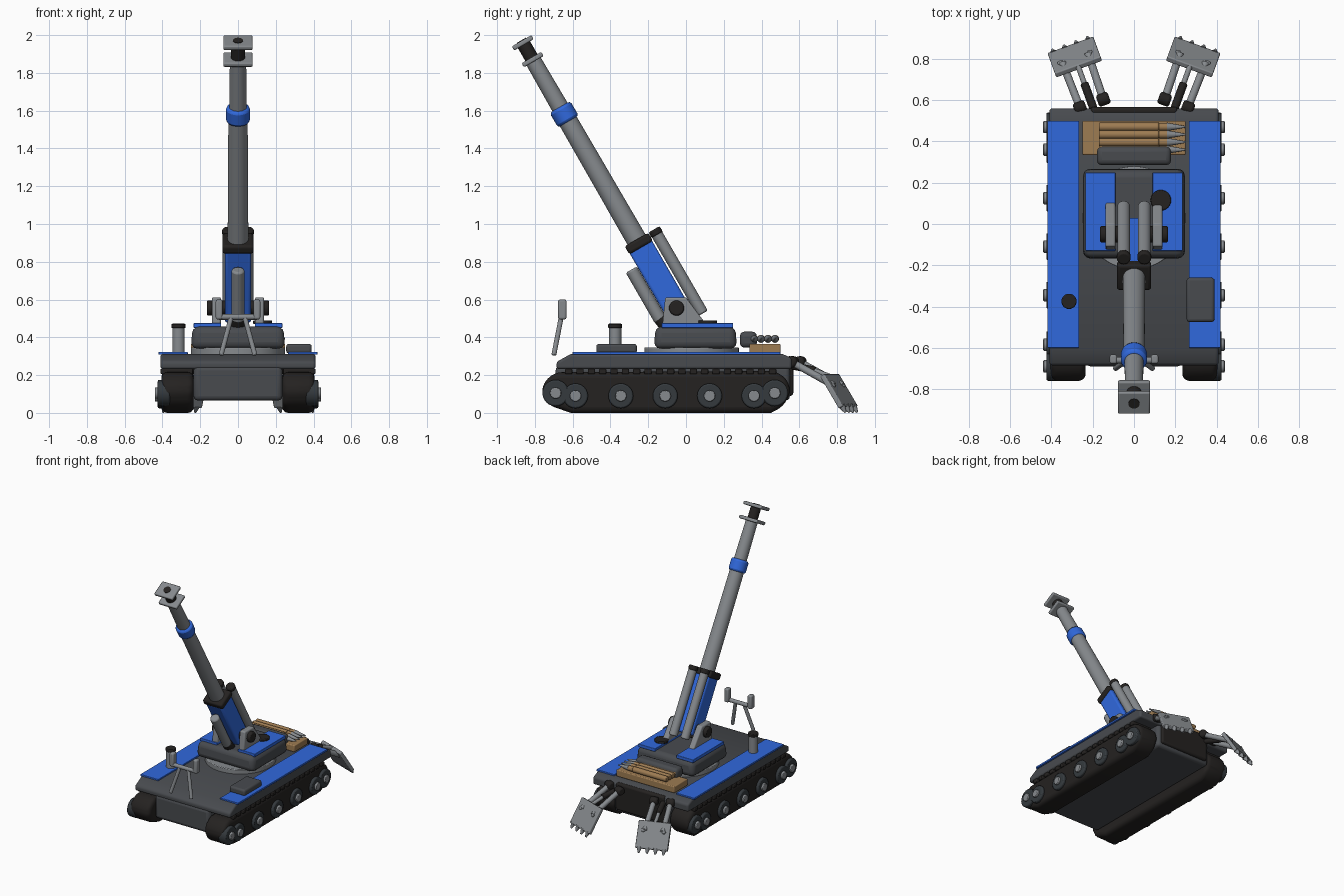
import bpy, bmesh, math
from mathutils import Vector, Matrix

if "Cube" in bpy.data.objects:
    bpy.data.objects.remove(bpy.data.objects["Cube"])


def material(name, *rgb):
    m = bpy.data.materials.new(name)
    m.diffuse_color = (*rgb, 1)
    m.use_nodes = True
    m.node_tree.nodes["Principled BSDF"].inputs["Base Color"].default_value = m.diffuse_color
    return m


BLUE = material("blue_paint", .03, .14, .72)
DARK = material("dark_steel", .065, .07, .078)
BLACK = material("black_rubber", .018, .016, .015)
HUB = material("wheel_grey", .035, .042, .048)
GREY = material("light_steel", .24, .255, .27)
WOOD = material("wood", .34, .2, .085)


def finish(name, bm, mat, bevel=0, segs=3, mtx=None):
    bmesh.ops.recalc_face_normals(bm, faces=bm.faces[:])
    me = bpy.data.meshes.new(name)
    bm.to_mesh(me)
    bm.free()
    ob = bpy.data.objects.new(name, me)
    bpy.context.collection.objects.link(ob)
    me.materials.append(mat)
    if mtx:
        ob.matrix_world = mtx
    if bevel:
        b = ob.modifiers.new("bevel", 'BEVEL')
        b.width, b.segments, b.limit_method = bevel, segs, 'ANGLE'
    bpy.ops.object.select_all(action='DESELECT')
    bpy.context.view_layer.objects.active = ob
    ob.select_set(True)
    bpy.ops.object.shade_smooth_by_angle(angle=math.radians(35))
    return ob


def box(name, lo, hi, mat, bevel=.008, mtx=None, taper=1):
    """Box between two corners; taper shrinks the top."""
    lo, hi = Vector(lo), Vector(hi)
    mid, size = (lo + hi) / 2, hi - lo
    bm = bmesh.new()
    bmesh.ops.create_cube(bm, size=1)
    for v in bm.verts:
        k = taper if v.co.z > 0 else 1
        v.co = mid + Vector((v.co.x * k * size.x, v.co.y * k * size.y, v.co.z * size.z))
    return finish(name, bm, mat, bevel, mtx=mtx)


def rod(name, a, b, r, mat, r2=None, bevel=.005, mtx=None, sides=24):
    """Cylinder or cone from a to b."""
    a, b = Vector(a), Vector(b)
    bm = bmesh.new()
    rot = (b - a).to_track_quat('Z', 'Y').to_matrix().to_4x4()
    bmesh.ops.create_cone(bm, cap_ends=True, segments=sides, radius1=r, radius2=r if r2 is None else r2,
                          depth=(b - a).length, matrix=Matrix.Translation((a + b) / 2) @ rot)
    return finish(name, bm, mat, bevel, 2, mtx)


def extrude_x(name, pts, x0, x1, mat, bevel):
    """Side profile (y, z) extruded across x."""
    bm = bmesh.new()
    f = bm.faces.new([bm.verts.new((x0, y, z)) for y, z in pts])
    g = bmesh.ops.extrude_face_region(bm, geom=[f], use_keep_orig=True)
    bmesh.ops.translate(bm, vec=(x1 - x0, 0, 0), verts=[v for v in g['geom'] if isinstance(v, bmesh.types.BMVert)])
    return finish(name, bm, mat, bevel, 4)


# Hull and deck
box("lower_hull", (-.235, -.69, .065), (.235, .55, .25), DARK, .025)
extrude_x("upper_hull", [(-.685, .232), (-.685, .27), (-.61, .312), (.51, .312), (.56, .29), (.56, .232)],
          -.41, .41, DARK, .014)
box("rear_plate", (-.21, .53, .09), (.21, .568, .3), BLACK, .015)
box("deck_box", (.255, -.475, .315), (.39, -.26, .365), DARK, .014)
rod("deck_post", (-.315, -.375, .31), (-.315, -.375, .455), .033, GREY)
rod("deck_post_cap", (-.315, -.375, .448), (-.315, -.375, .472), .037, BLACK)

# Tracks, wheels and deck panels, both sides
track = [(-.765, .11), (-.748, .17), (-.69, .215), (.47, .222), (.535, .18), (.555, .11),
         (.515, .035), (.45, 0), (-.61, 0), (-.725, .04)]
wheels = [(-.69, .105, .07), (-.585, .09, .066), (-.345, .09, .066), (-.11, .09, .066),
          (.125, .09, .066), (.36, .09, .066), (.47, .105, .07)]
for s in (-1, 1):
    side = "left" if s < 0 else "right"
    extrude_x(side + "_track", track, s * .235, s * .405, BLACK, .035)
    for i in range(19):
        y = -.64 + i * .06
        box(f"{side}_track_pad_{i}", (s * .325 - .085, y, .205), (s * .325 + .085, y + .038, .234), BLACK, .006)
    for i, (y, z, r) in enumerate(wheels):
        rod(f"{side}_wheel_{i}", (s * .36, y, z), (s * .425, y, z), r, HUB, bevel=.008)
        rod(f"{side}_wheel_hub_{i}", (s * .42, y, z), (s * .44, y, z), .03, GREY)
    box(side + "_deck_panel", (s * .343 - .077, -.6, .308), (s * .343 + .077, .5, .323), BLUE, .003)
    # Turret side panels and gun brackets
    box(side + "_turret_panel", (s * .163 - .073, -.13, .45), (s * .163 + .073, .25, .475), BLUE, .004)
    extrude_x(side + "_gun_bracket", [(-.125, .465), (.11, .465), (0, .612), (-.11, .612)],
              s * .09, s * .138, GREY, .01)
    rod(side + "_trunnion", (s * .06, -.05, .555), (s * .165, -.05, .555), .04, BLACK, bevel=.008)

# Turret
rod("turret_ring", (0, .03, .305), (0, .03, .347), .25, GREY, sides=48)
box("turret", (-.25, -.17, .34), (.25, .27, .458), DARK, .035, taper=.96)
rod("turret_hatch", (.13, .115, .47), (.13, .115, .49), .05, BLACK)
box("rear_stowage", (-.18, .285, .345), (.18, .375, .43), DARK, .025)

# Gun, modelled upright around the pivot and then tilted forward
gun = Matrix.Translation((0, -.05, .55)) @ Matrix.Rotation(math.radians(30), 4, 'X')
box("gun_cradle", (-.07, -.068, -.05), (.07, .068, .39), BLUE, .015, gun)
box("cradle_collar", (-.083, -.072, .375), (.083, .072, .425), BLACK, .014, gun)
rod("barrel_lower", (0, 0, .38), (0, 0, 1.19), .055, GREY, .051, mtx=gun, sides=32)
rod("barrel_upper", (0, 0, 1.15), (0, 0, 1.53), .047, GREY, .043, mtx=gun, sides=32)
rod("barrel_band", (0, 0, 1.145), (0, 0, 1.235), .063, BLUE, bevel=.015, mtx=gun, sides=32)
box("muzzle_plate_rear", (-.078, -.06, 1.512), (.078, .06, 1.537), GREY, .008, gun)
rod("muzzle_core", (0, 0, 1.53), (0, 0, 1.625), .037, BLACK, mtx=gun)
box("muzzle_plate_front", (-.078, -.06, 1.615), (.078, .06, 1.64), GREY, .008, gun)
rod("muzzle_bore", (0, 0, 1.635), (0, 0, 1.643), .027, BLACK, bevel=0, mtx=gun)
rod("lower_recoil_cylinder", (0, -.103, -.01), (0, -.103, .3), .034, GREY, bevel=.01, mtx=gun)
rod("lower_recoil_base", (0, -.09, -.07), (0, -.1, 0), .036, BLACK, mtx=gun)
for s in (-1, 1):
    rod(f"upper_recoil_cylinder_{s}", (s * .05, .108, -.09), (s * .05, .108, .4), .031, GREY, bevel=.008, mtx=gun)
    rod(f"upper_recoil_cap_{s}", (s * .05, .108, .39), (s * .05, .108, .425), .034, BLACK, bevel=.008, mtx=gun)

# Ammunition crate with four shells
box("ammo_crate", (-.25, .335, .315), (.25, .5, .366), WOOD, .006)
for i in range(4):
    y = .36 + i * .037
    rod(f"shell_case_{i}", (-.17, y, .392), (.12, y, .392), .021, WOOD)
    rod(f"shell_body_{i}", (.12, y, .392), (.165, y, .392), .019, WOOD)
    rod(f"shell_tip_{i}", (.16, y, .392), (.25, y, .392), .02, GREY, .004, bevel=0)

# Front barrel rest
rod("rest_crossbar", (-.105, -.66, .508), (.105, -.66, .508), .015, GREY)
for s in (-1, 1):
    rod(f"rest_leg_{s}", (s * .09, -.7, .305), (s * .035, -.66, .51), .013, GREY)
    box(f"rest_fork_{s}", (s * .1 - .018, -.677, .495), (s * .1 + .018, -.633, .6), GREY, .01)

# Rear spades, splayed outward, each with two arms and a ram
for s in (-1, 1):
    side = "left" if s < 0 else "right"
    m = Matrix.Translation((s * .2, .57, 0)) @ Matrix.Rotation(math.radians(-s * 20), 4, 'Z')
    for j in (-1, 1):
        u = j * .06
        rod(f"{side}_spade_pivot_{j}", (u - .03, .015, .27), (u + .03, .015, .27), .03, BLACK, bevel=.012, mtx=m)
        rod(f"{side}_spade_arm_{j}", (u, .01, .27), (u * 1.1, .25, .145), .019, GREY, mtx=m)
    rod(side + "_ram_body", (0, -.01, .25), (0, .12, .225), .02, BLACK, mtx=m)
    rod(side + "_ram_rod", (0, .1, .23), (0, .215, .19), .013, GREY, mtx=m)
    blade = m @ Matrix.Translation((0, .255, .115)) @ Matrix.Rotation(math.radians(32), 4, 'X')
    box(side + "_spade_blade", (-.118, -.014, -.1), (.118, .014, .1), GREY, .006, blade)
    for j in (-1, 1):
        rod(f"{side}_blade_bolt_{j}", (j * .075, 0, .03), (j * .075, .022, .03), .014, GREY, mtx=blade)
    for i in range(4):
        x = -.09 + i * .06
        rod(f"{side}_spade_tooth_{i}", (x, 0, -.09), (x, 0, -.132), .02, GREY, .006, bevel=0, mtx=blade, sides=12)
